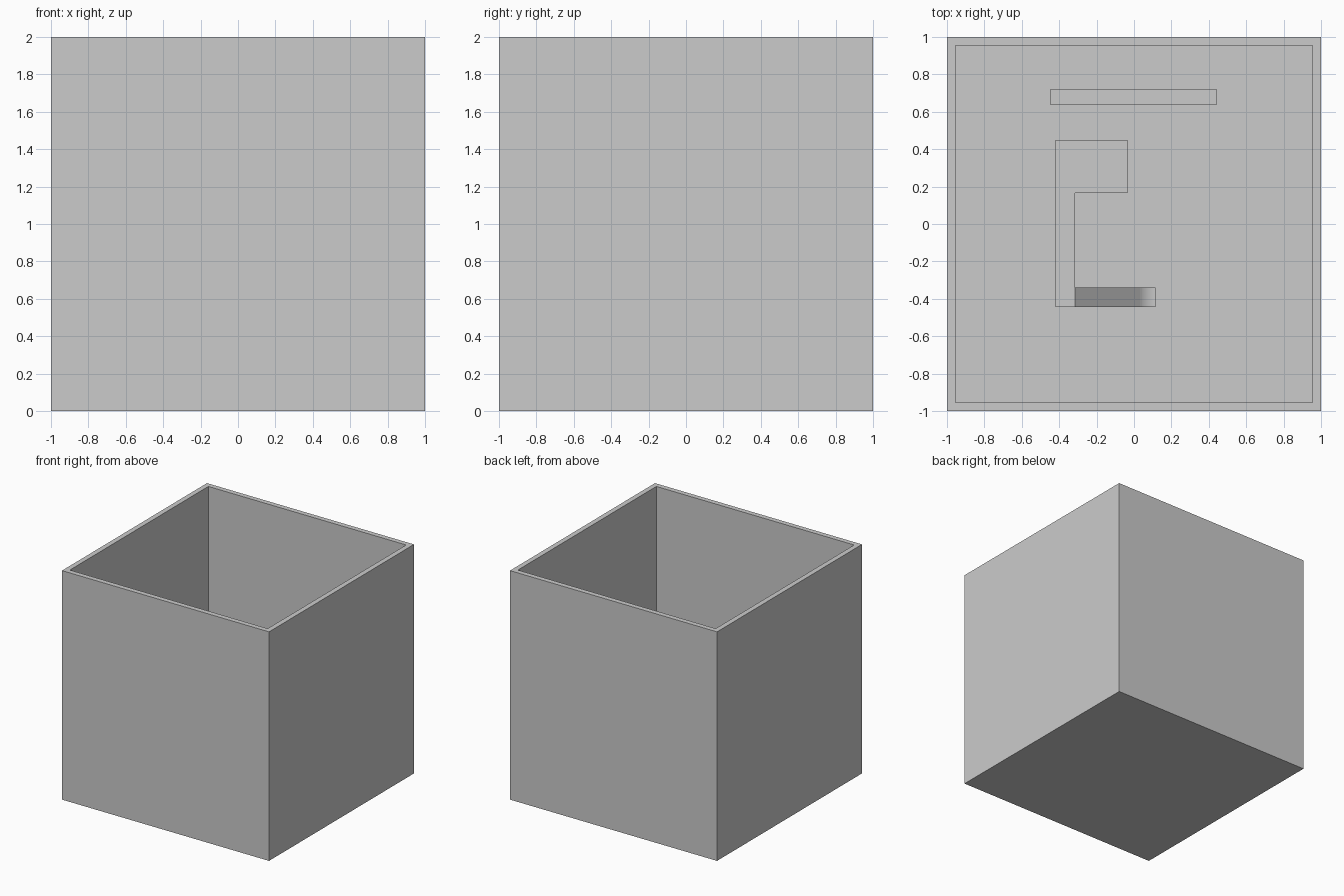
import bpy, bmesh, math

if "Cube" in bpy.data.objects:
    bpy.data.objects.remove(bpy.data.objects["Cube"])

FLOOR = 0.06     # thickness of the floor
DECK = 0.46      # height of the inner platform


def prism(name, points, axis, a, b):
    """Extrude a closed profile: axis 'z' takes (x, y), axis 'y' takes (x, z)."""
    bm = bmesh.new()
    if axis == 'z':
        verts = [bm.verts.new((u, v, a)) for u, v in points]
        move = (0, 0, b - a)
    else:
        verts = [bm.verts.new((u, a, v)) for u, v in points]
        move = (0, b - a, 0)
    face = bm.faces.new(verts)
    out = bmesh.ops.extrude_face_region(bm, geom=[face])
    new = [g for g in out['geom'] if isinstance(g, bmesh.types.BMVert)]
    bmesh.ops.translate(bm, verts=new, vec=move)
    bmesh.ops.recalc_face_normals(bm, faces=bm.faces)
    mesh = bpy.data.meshes.new(name)
    bm.to_mesh(mesh)
    bm.free()
    obj = bpy.data.objects.new(name, mesh)
    bpy.context.collection.objects.link(obj)
    return obj


def rect(x0, x1, y0, y1):
    return [(x0, y0), (x1, y0), (x1, y1), (x0, y1)]


# Open box: cube whose top face is inset and pushed down to the floor
bm = bmesh.new()
bmesh.ops.create_cube(bm, size=2)
bmesh.ops.translate(bm, verts=bm.verts, vec=(0, 0, 1))
top = max(bm.faces, key=lambda f: f.calc_center_median().z)
bmesh.ops.inset_region(bm, faces=[top], thickness=0.063)
well = bmesh.ops.extrude_discrete_faces(bm, faces=[top])['faces'][0]
bmesh.ops.translate(bm, verts=well.verts, vec=(0, 0, FLOOR - 2))
bmesh.ops.recalc_face_normals(bm, faces=bm.faces)
mesh = bpy.data.meshes.new("open_box")
bm.to_mesh(mesh)
bm.free()
bpy.context.collection.objects.link(bpy.data.objects.new("open_box", mesh))

# Low bar near the back wall
prism("back_bar", rect(-0.45, 0.445, 0.64, 0.72), 'z', FLOOR, 0.2)

# Raised platform with a narrow walkway to the front
prism("platform", [(-0.42, -0.445), (-0.315, -0.445), (-0.315, 0.165),
                   (-0.035, 0.165), (-0.035, 0.45), (-0.42, 0.45)],
      'z', FLOOR, DECK)

# Ramp running down to the right and levelling out in a curve
x_end, radius, slope = 0.115, 0.12, math.radians(43)
z_end = FLOOR + 0.03
curve = [(x_end - radius * math.sin(slope * i / 8),
          z_end + radius * (1 - math.cos(slope * i / 8))) for i in range(9)]
ramp = prism("ramp", [(-0.32, FLOOR), (x_end, FLOOR)] + curve + [(-0.32, DECK)],
             'y', -0.445, -0.34)
